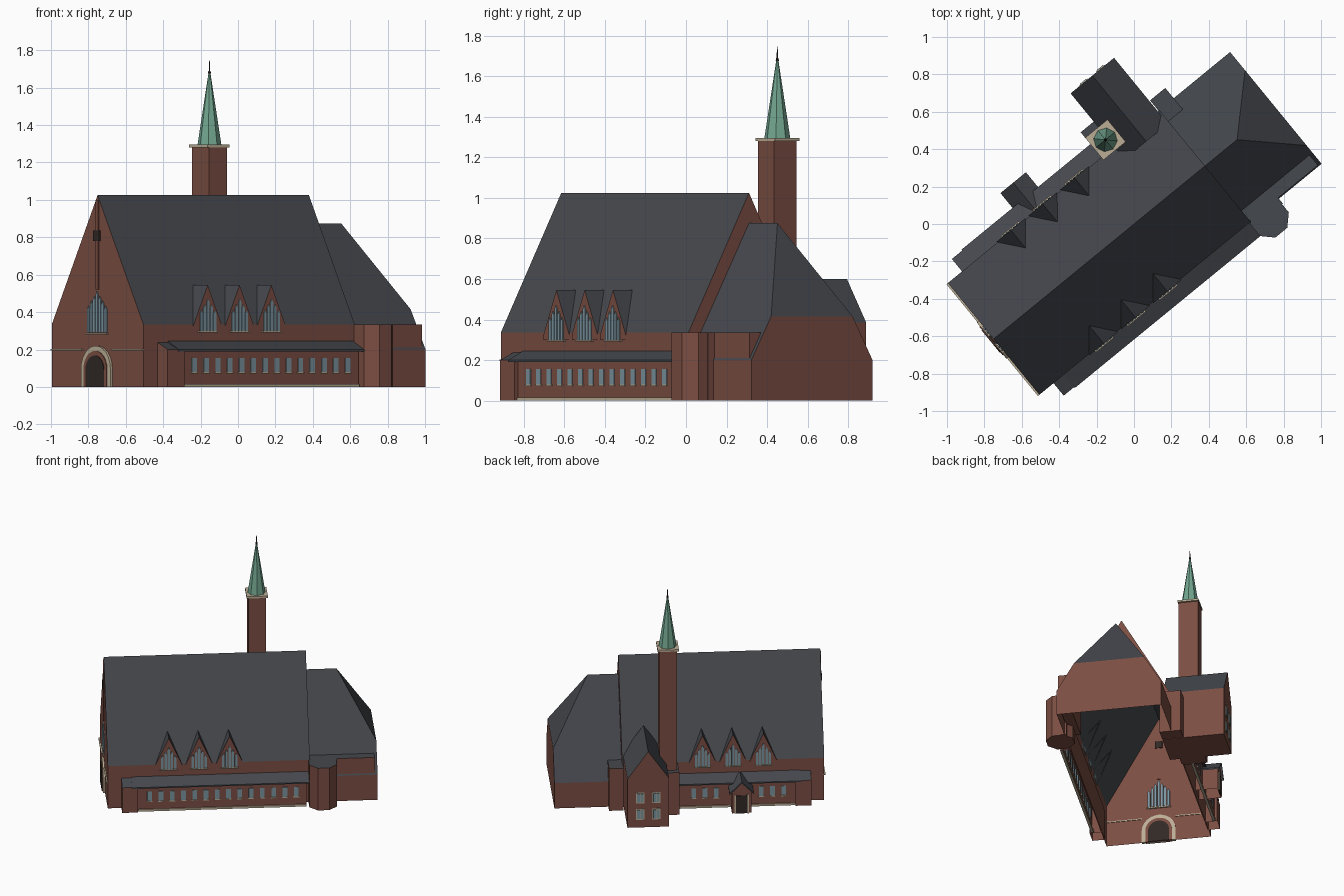
import bpy, bmesh, math
from mathutils import Vector

if "Cube" in bpy.data.objects:
    bpy.data.objects.remove(bpy.data.objects["Cube"])

ROT = math.radians(39.3)   # whole building is turned on plan


def mat(name, r, g, b):
    m = bpy.data.materials.new(name)
    m.diffuse_color = (r, g, b, 1)
    m.use_nodes = True
    m.node_tree.nodes["Principled BSDF"].inputs["Base Color"].default_value = m.diffuse_color
    return m


BRICK = mat("brick", .2, .075, .055)
ROOF = mat("slate", .06, .065, .075)
STONE = mat("stone", .5, .42, .3)
GLASS = mat("glass", .2, .3, .35)
DARK = mat("dark_wood", .03, .022, .018)
COPPER = mat("copper", .17, .38, .28)


def build(name, verts, faces, m, top=None, drop=()):
    """Mesh in building axes; upward faces get the top material, dropped normals are left open."""
    bm = bmesh.new()
    vs = [bm.verts.new(v) for v in verts]
    for f in faces:
        bm.faces.new([vs[i] for i in f])
    bmesh.ops.recalc_face_normals(bm, faces=bm.faces)
    gone = []
    for f in bm.faces:
        f.material_index = 1 if top and f.normal.z > .2 else 0
        if any(f.normal.dot(Vector(d)) > .95 for d in drop):
            gone.append(f)
    bmesh.ops.delete(bm, geom=gone, context='FACES')
    me = bpy.data.meshes.new(name)
    bm.to_mesh(me)
    bm.free()
    me.materials.append(m)
    if top:
        me.materials.append(top)
    ob = bpy.data.objects.new(name, me)
    ob.rotation_euler.z = ROT
    bpy.context.collection.objects.link(ob)
    return ob


def prism(name, prof, axis, a, b, m, top=None, drop=()):
    """Extrude a 2D profile along u, v or z from a to b."""
    put = {'u': lambda p, t: (t, p[0], p[1]),
           'v': lambda p, t: (p[0], t, p[1]),
           'z': lambda p, t: (p[0], p[1], t)}[axis]
    n = len(prof)
    verts = [put(p, a) for p in prof] + [put(p, b) for p in prof]
    faces = [tuple(range(n)), tuple(range(n, 2 * n))]
    faces += [(i, (i + 1) % n, (i + 1) % n + n, i + n) for i in range(n)]
    return build(name, verts, faces, m, top, drop)


def box(name, u0, u1, v0, v1, z0, z1, m, top=None, drop=()):
    return prism(name, [(u0, v0), (u1, v0), (u1, v1), (u0, v1)], 'z', z0, z1, m, top, drop)


def lancet(name, axis, c, w, z0, z1, a, b, m=GLASS):
    h = w / 2
    return prism(name, [(c - h, z0), (c + h, z0), (c + h, z1 - w), (c, z1), (c - h, z1 - w)], axis, a, b, m)


def arch(c, r, z):
    pts = [(c + r * math.cos(math.pi * i / 12), z + r * math.sin(math.pi * i / 12)) for i in range(13)]
    return [(c + r, 0)] + pts + [(c - r, 0)]


DOWN = (0, 0, -1)
W = .386

# nave
prism("nave", [(-W, 0), (W, 0), (W, .335), (0, 1.025), (-W, .335)], 'u', -.97, .49, BRICK, ROOF,
      [DOWN, (1, 0, 0)])
# rear nave gable showing above the chancel roof
build("nave_rear_gable", [(.49, -W, .2), (.49, -W, .335), (.49, 0, 1.025), (.49, 0, .875), (.49, W, .335), (.49, W, .2)],
      [(0, 1, 2, 3), (3, 2, 4, 5)], BRICK)

# chancel with half-hipped end
cv = [(.49, -W, 0), (.98, -W, 0), (.98, W, 0), (.49, W, 0),
      (.49, -W, .2), (.98, -W, .2), (.98, W, .2), (.49, W, .2),
      (.98, -.26, .415), (.98, .26, .415), (.49, 0, .875), (.712, 0, .875)]
build("chancel", cv, [(0, 1, 5, 4), (1, 2, 6, 9, 8, 5), (2, 3, 7, 6), (4, 5, 8, 11, 10),
                      (7, 10, 11, 9, 6), (8, 9, 11)], BRICK, ROOF)
box("chancel_side_wall", .49, .96, -.38, -.3, .1, .335, BRICK, ROOF)

# octagonal stair turret and its link
ring = [(.58 + .108 * math.cos(math.pi * (i + .5) / 4), -.435 + .108 * math.sin(math.pi * (i + .5) / 4)) for i in range(8)]
prism("stair_turret", ring, 'z', 0, .335, BRICK, ROOF)
box("turret_link", .5, .685, -.42, -.37, 0, .335, BRICK, ROOF)

# aisles, end blocks, dormers on both sides
for s, side, end in ((-1, "south", .462), (1, "north", .1)):
    prism(side + "_aisle", [(s * .38, 0), (s * .452, 0), (s * .452, .2), (s * .38, .24)], 'u', -.76, end,
          BRICK, ROOF, [DOWN])
    prism(side + "_aisle_roof", [(s * .38, .236), (s * .38, .247), (s * .478, .2), (s * .478, .19)],
          'u', -.8, end + .04, ROOF)
    box(side + "_plinth", -.755, end, s * .44, s * .46, 0, .016, STONE)
    prism(side + "_end_block", [(s * .38, 0), (s * .472, 0), (s * .472, .2), (s * .38, .24)], 'u', -.872, -.757,
          BRICK, ROOF, [DOWN])
    for i in range(14):
        u = -.673 + i * .0815
        if s > 0 and (u > .05 or -.46 < u < -.26):
            continue
        box(f"{side}_aisle_window_{i}", u - .017, u + .017, s * .445, s * .456, .08, .155, GLASS)
        box(f"{side}_aisle_sill_{i}", u - .022, u + .022, s * .445, s * .459, .073, .08, STONE)
    for i, u in enumerate((-.53, -.31, -.09)):
        f = s * .392
        build(f"{side}_dormer_{i}",
              [(u - .1, f, .325), (u + .1, f, .325), (u, f, .545), (u, s * .262, .545),
               (u - .1, f, .3), (u + .1, f, .3)],
              [(0, 2, 1, 5, 4), (0, 2, 3), (1, 3, 2)], BRICK, ROOF)
        for k in range(-2, 3):
            lancet(f"{side}_dormer_{i}_light_{k}", 'v', u + k * .023, .018, .3, .47 - abs(k) * .03,
                   s * .382, s * .397)
        box(f"{side}_dormer_{i}_sill", u - .062, u + .062, s * .38, s * .402, .292, .3, STONE)

# front gable: portal, window, string course, louvre, pilaster
prism("portal_frame", arch(0, .125, .095), 'u', -.984, -.962, STONE)
prism("portal_inner", arch(0, .098, .095), 'u', -.988, -.96, BRICK)
prism("portal_door", arch(0, .078, .09), 'u', -.991, -.958, DARK)
for s in (-1, 1):
    prism(f"string_course_{s}", [(s * .125, .196), (s * W, .196), (s * W, .204), (s * .125, .204)],
          'u', -.98, -.965, STONE)
for k in range(-3, 4):
    lancet(f"front_window_light_{k}", 'u', k * .024, .019, .29, .51 - abs(k) * .026, -.977, -.96)
box("front_window_sill", -.982, -.96, -.09, .09, .28, .289, STONE)
box("gable_pilaster", -.976, -.965, -.012, .012, .52, 1.0, BRICK)
box("gable_louvre", -.98, -.96, -.026, .026, .78, .835, DARK)

# north door porch
prism("porch", [(-.43, 0), (-.29, 0), (-.29, .165), (-.36, .235), (-.43, .165)], 'v', .4, .565, BRICK, ROOF, [DOWN])
for s in (-1, 1):
    prism(f"porch_roof_{s}", [(-.36, .24), (-.36, .252), (-.36 + s * .088, .164), (-.36 + s * .088, .152)],
          'v', .4, .58, ROOF)
box("porch_door", -.4, -.32, .56, .571, 0, .14, DARK)
for s in (-1, 1):
    box(f"porch_post_{s}", -.36 + s * .046 - .006, -.36 + s * .046 + .006, .56, .574, 0, .15, STONE)

# gabled annex
prism("annex", [(.18, 0), (.48, 0), (.48, .385), (.33, .6), (.18, .385)], 'v', .3, .755, BRICK, ROOF)
for i, u in enumerate((.272, .388)):
    for j, z in enumerate((.07, .2)):
        box(f"annex_frame_{i}{j}", u - .03, u + .03, .75, .759, z - .008, z + .078, STONE)
        for s in (-1, 1):
            box(f"annex_pane_{i}{j}_{s}", u + s * .012 - .01, u + s * .012 + .01, .75, .763, z, z + .07, GLASS)
box("annex_rear_block", .485, .59, .3, .457, 0, .335, BRICK, ROOF)
box("annex_tower_block", .09, .19, .38, .56, 0, .335, BRICK, ROOF)

# tower, cap and spire
TU, TV = .167, .445
box("tower", TU - .062, TU + .062, TV - .073, TV + .073, 0, 1.285, BRICK)
box("tower_cap", TU - .077, TU + .077, TV - .077, TV + .077, 1.28, 1.295, STONE)


def cone(name, r1, r2, z0, z1, n, m):
    v = [(TU + r * math.cos(2 * math.pi * i / n), TV + r * math.sin(2 * math.pi * i / n), z)
         for r, z in ((r1, z0), (r2, z1)) for i in range(n)]
    f = [tuple(range(n)), tuple(range(n, 2 * n))]
    f += [(i, (i + 1) % n, (i + 1) % n + n, i + n) for i in range(n)]
    return build(name, v, f, m)


cone("spire", .064, .005, 1.295, 1.68, 8, COPPER)
cone("spire_knob", .008, .006, 1.675, 1.69, 8, DARK)
cone("spire_needle", .004, .0015, 1.69, 1.745, 6, DARK)
